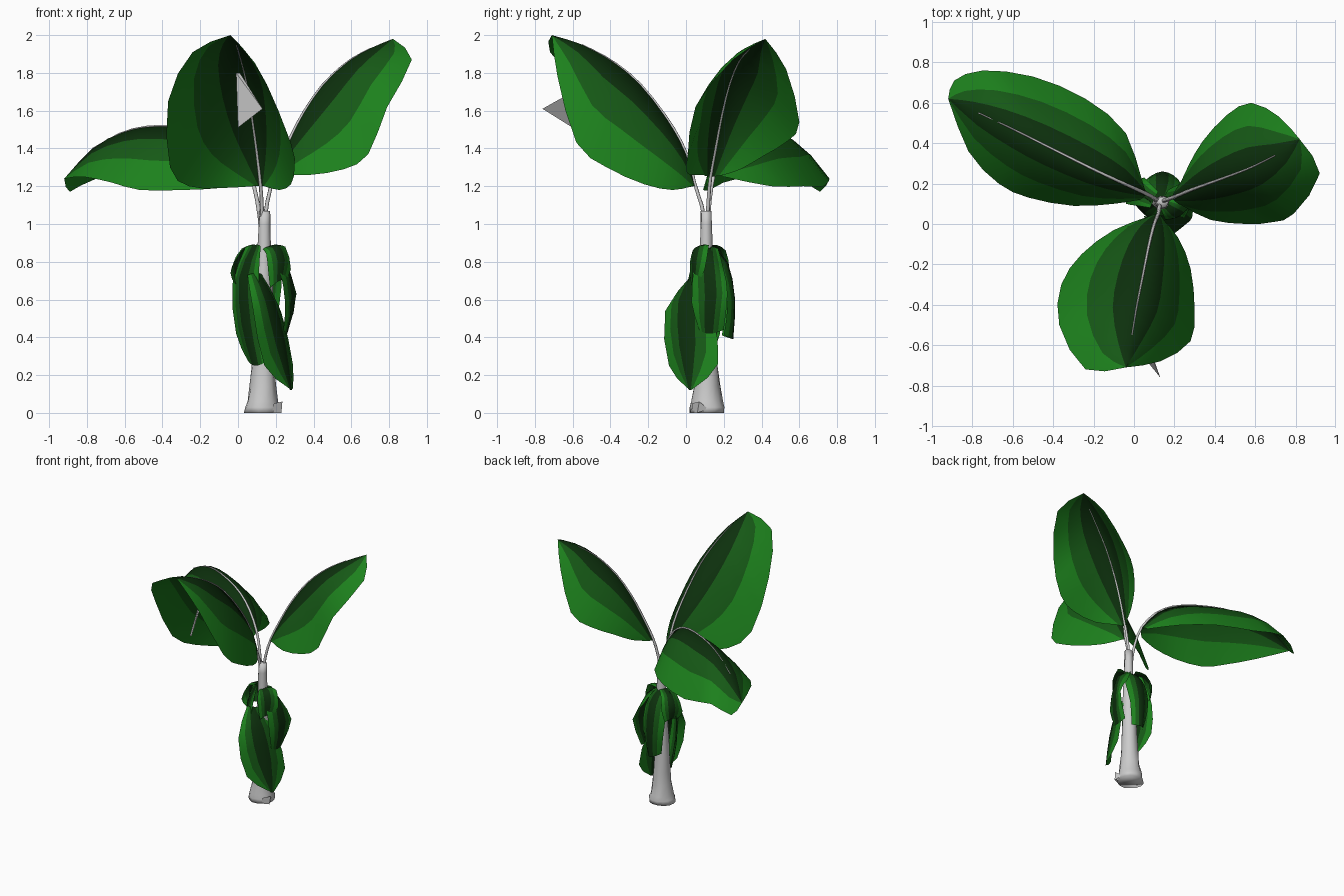
import bpy, math, random
from mathutils import Vector as V

random.seed(4)


def material(name, col):
    m = bpy.data.materials.new(name)
    m.diffuse_color = (*col, 1)
    return m


# leaf shades: dark along the midrib, brighter at the rim
GREENS = [material("leaf_dark", (0.004, 0.03, 0.004)),
          material("leaf_mid", (0.008, 0.10, 0.008)),
          material("leaf_rim", (0.012, 0.22, 0.012))]


def make(name, verts, faces, smooth=True):
    me = bpy.data.meshes.new(name)
    me.from_pydata([tuple(v) for v in verts], [], faces)
    me.update()
    if smooth:
        me.polygons.foreach_set("use_smooth", [True] * len(me.polygons))
    ob = bpy.data.objects.new(name, me)
    bpy.context.collection.objects.link(ob)
    return ob


def resample(pts, n):
    """n points on a Catmull-Rom spline through pts"""
    p = [V(q) for q in pts]
    p = [2 * p[0] - p[1]] + p + [2 * p[-1] - p[-2]]
    out = []
    for k in range(n):
        s = k / (n - 1) * (len(pts) - 1)
        i = min(int(s), len(pts) - 2)
        t = s - i
        a, b, c, d = p[i:i + 4]
        out.append(0.5 * (2 * b + (c - a) * t + (2 * a - 5 * b + 4 * c - d) * t * t
                          + (3 * b - a - 3 * c + d) * t ** 3))
    return out


def leaf(name, mid, left, right, n=13, bulge=0.12):
    """blade lofted between a midrib and two rims, each half arched outward"""
    m, l, r = (resample(c, n) for c in (mid, left, right))
    verts, faces = [], []
    for i in range(n):
        out = m[i] - (l[i] + r[i]) / 2
        if out.length > 1e-6:
            out.normalize()
        for j in range(-3, 4):
            u = abs(j) / 3
            e = l[i] if j < 0 else r[i]
            verts.append(m[i].lerp(e, u) + out * bulge * 4 * u * (1 - u) * (e - m[i]).length)
    for i in range(n - 1):
        for j in range(6):
            a = i * 7 + j
            faces.append((a, a + 1, a + 8, a + 7))
    ob = make(name, verts, faces)
    for g in GREENS:
        ob.data.materials.append(g)
    for k, f in enumerate(ob.data.polygons):
        f.material_index = (2, 1, 0, 0, 1, 2)[k % 6]
    return ob


def stem(name, mid, r=0.012):
    """thin stalk from the trunk running along the midrib"""
    pts = resample([(0.13, 0.11, 0.86), V((0.13, 0.11, 1.0)).lerp(V(mid[0]), 0.3)]
                   + list(mid[:-1]), 18)
    cu = bpy.data.curves.new(name, "CURVE")
    cu.dimensions = "3D"
    cu.bevel_depth = r
    cu.bevel_resolution = 1
    sp = cu.splines.new("POLY")
    sp.points.add(len(pts) - 1)
    for i, p in enumerate(pts):
        sp.points[i].co = (*p, 1)
        sp.points[i].radius = 1 - 0.75 * i / (len(pts) - 1)
    bpy.context.collection.objects.link(bpy.data.objects.new(name, cu))


# crown: three large leaves with their stalks
tip = (-0.04, -0.71, 2.0)
mid = [(.12, .05, 1.2), (.10, 0, 1.38), (.075, -.10, 1.56), (.045, -.25, 1.75),
       (.015, -.40, 1.87), (-.01, -.55, 1.95), tip]
leaf("front_leaf", mid,
     [(.08, .04, 1.2), (-.10, -.03, 1.19), (-.26, -.15, 1.2), (-.36, -.30, 1.3),
      (-.37, -.50, 1.65), (-.24, -.72, 1.91), tip],
     [(.14, .03, 1.2), (.22, -.07, 1.18), (.28, -.22, 1.21), (.30, -.42, 1.3),
      (.28, -.58, 1.43), (.13, -.68, 1.78), tip])
stem("front_stem", mid)

tip = (0.82, 0.42, 1.98)
mid = [(.19, .13, 1.25), (.26, .16, 1.42), (.34, .19, 1.58), (.45, .23, 1.74),
       (.58, .28, 1.86), (.70, .34, 1.93), tip]
leaf("right_leaf", mid,
     [(.23, .20, 1.26), (.27, .29, 1.29), (.34, .41, 1.36), (.46, .54, 1.44),
      (.58, .60, 1.54), (.72, .53, 1.82), tip],
     [(.24, .09, 1.26), (.38, .02, 1.26), (.56, .00, 1.29), (.69, .01, 1.37),
      (.79, .05, 1.62), (.92, .25, 1.87), tip])
stem("right_stem", mid)

tip = (-0.92, 0.62, 1.24)
mid = [(.06, .15, 1.27), (-.05, .20, 1.42), (-.20, .27, 1.5), (-.42, .38, 1.52),
       (-.60, .47, 1.49), (-.77, .55, 1.40), tip]
leaf("left_leaf", mid,
     [(.03, .12, 1.22), (-.10, .10, 1.19), (-.30, .09, 1.18), (-.52, .13, 1.18),
      (-.67, .20, 1.22), (-.82, .36, 1.25), tip],
     [(.04, .20, 1.25), (-.04, .45, 1.2), (-.24, .62, 1.2), (-.50, .73, 1.2),
      (-.75, .76, 1.24), (-.89, .71, 1.17), tip])
stem("left_stem", mid)

# torn stalk splinter under the front leaf
make("stem_splinter", [(.13, -.76, 1.61), (-.01, -.42, 1.80), (0, -.60, 1.51), (.01, -.42, 1.80)],
     [(0, 1, 2), (0, 2, 3), (0, 3, 1)], False)

# withered leaves folded down around the trunk
leaf("withered_leaf_front",
     [(.10, .04, .74), (.17, .00, .60), (.23, .00, .38), (.28, .02, .12)],
     [(.05, .04, .73), (.08, -.11, .54), (.14, -.09, .25), (.27, .01, .13)],
     [(.13, .07, .73), (.23, .14, .53), (.29, .17, .26), (.29, .04, .13)], 7)
leaf("withered_leaf_left",
     [(.09, .10, .89), (.03, .08, .72), (.04, .06, .48), (.09, .06, .25)],
     [(.12, .06, .88), (.11, .01, .70), (.13, .02, .46), (.15, .05, .27)],
     [(.04, .14, .88), (-.03, .16, .68), (-.01, .18, .42), (.05, .12, .28)], 7)
leaf("withered_leaf_right",
     [(.15, .12, .88), (.25, .12, .82), (.29, .13, .62), (.26, .12, .42)],
     [(.16, .06, .87), (.22, .04, .76), (.25, .03, .58), (.24, .07, .44)],
     [(.17, .17, .87), (.23, .20, .76), (.31, .22, .63), (.25, .20, .44)], 7)
leaf("withered_leaf_back",
     [(.13, .13, .88), (.14, .22, .80), (.14, .26, .60), (.14, .25, .39)],
     [(.08, .13, .87), (.04, .19, .74), (.05, .21, .57), (.08, .19, .41)],
     [(.19, .13, .87), (.23, .18, .74), (.22, .22, .58), (.19, .20, .41)], 7)
leaf("withered_leaf_upper_left",
     [(.10, .12, .89), (.03, .16, .87), (-.01, .19, .80), (.00, .18, .70)],
     [(.08, .08, .89), (.02, .09, .86), (-.04, .10, .74), (-.01, .12, .68)],
     [(.12, .16, .89), (.07, .21, .86), (.05, .23, .76), (.03, .22, .68)], 7)
leaf("withered_leaf_upper_right",
     [(.15, .10, .88), (.20, .06, .88), (.23, .04, .82), (.22, .04, .70)],
     [(.13, .08, .87), (.15, .03, .84), (.16, .02, .75), (.17, .03, .66)],
     [(.18, .12, .88), (.25, .12, .88), (.28, .10, .76), (.25, .07, .70)], 7)

# trunk: knobbly tapering column, flared at the foot (z, radius)
profile = [(0, .095), (.03, .09), (.06, .082), (.14, .07), (.24, .06), (.36, .055), (.5, .052),
           (.65, .048), (.8, .04), (.86, .034), (.93, .032), (1.0, .03), (1.07, .028)]
N = 14
verts, faces = [], []
for z, r in profile:
    for k in range(N):
        a = math.tau * k / N
        q = r * random.uniform(0.93, 1.07)
        verts.append((.13 + .01 * z + q * math.cos(a), .112 - .005 * z + q * math.sin(a), z))
for i in range(len(profile) - 1):
    for k in range(N):
        a, b = i * N + k, i * N + (k + 1) % N
        faces.append((a, b, b + N, a + N))
faces += [tuple(range(N))[::-1], tuple(range(len(verts) - N, len(verts)))]
make("trunk", verts, faces)

# loose bark flap at the foot
make("bark_flap", [(.18, .04, .0), (.23, .06, .0), (.235, .07, .06), (.19, .03, .05), (.21, .12, .02)],
     [(0, 1, 2, 3), (1, 4, 2)], False)
